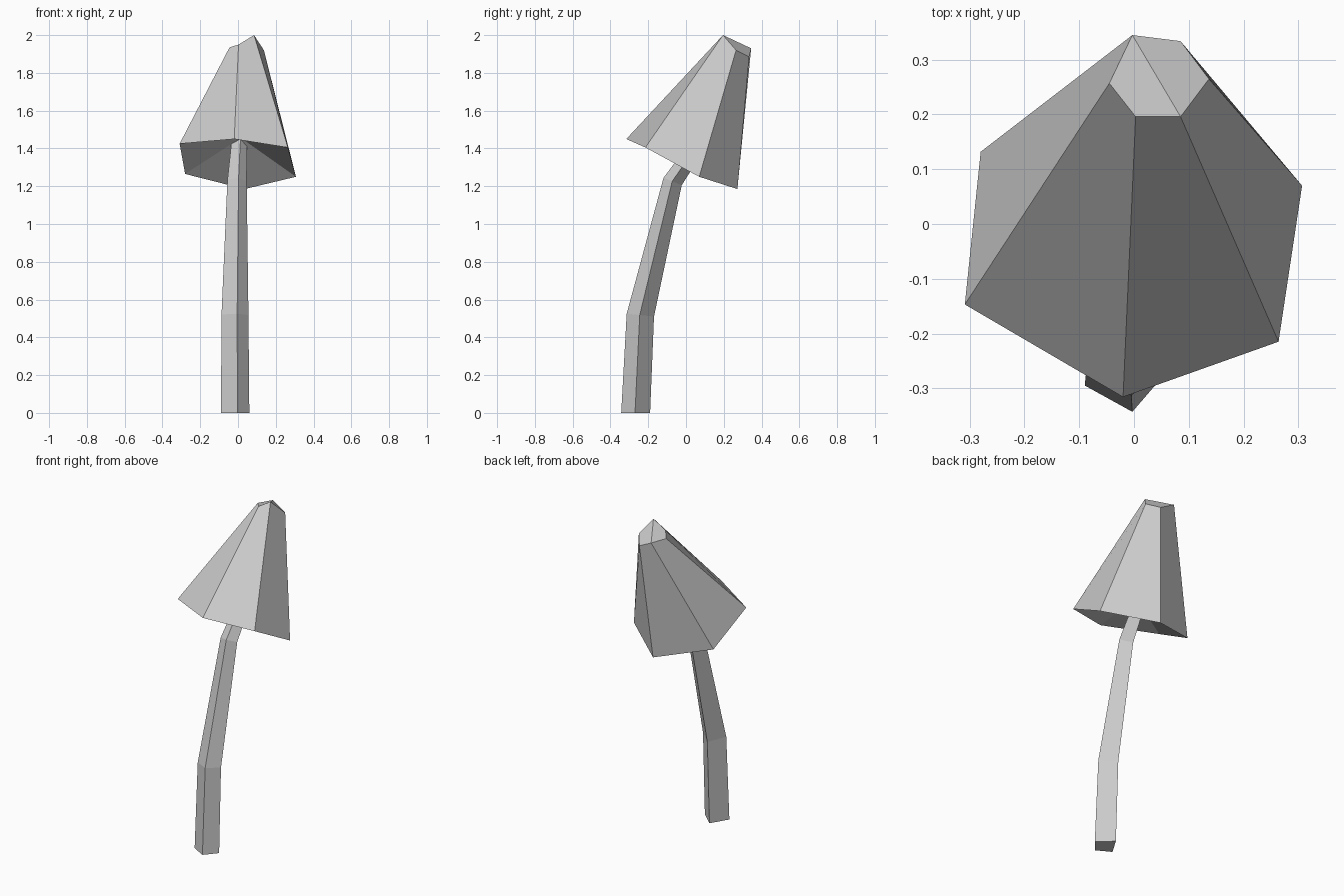
import bpy
import bmesh
from math import radians
from mathutils import Matrix, Vector

default_cube = bpy.data.objects.get("Cube")
if default_cube:
    bpy.data.objects.remove(default_cube, do_unlink=True)


def make_material(name, colour):
    material = bpy.data.materials.new(name)
    material.use_nodes = True
    material.diffuse_color = colour
    shader = material.node_tree.nodes["Principled BSDF"]
    shader.inputs["Base Color"].default_value = colour
    return material


def add_ring(bm, points):
    return [bm.verts.new(point) for point in points]


def bridge(bm, lower, upper):
    """Join two rings of equal length with a band of flat quads."""
    count = len(lower)
    for i in range(count):
        j = (i + 1) % count
        bm.faces.new((lower[i], lower[j], upper[j], upper[i]))


def finish(bm, name, material):
    bmesh.ops.recalc_face_normals(bm, faces=bm.faces[:])
    mesh = bpy.data.meshes.new(name)
    bm.to_mesh(mesh)
    bm.free()
    mesh.materials.append(material)
    part = bpy.data.objects.new(name, mesh)
    bpy.context.collection.objects.link(part)
    return part


grey = make_material("plain grey", (0.6, 0.6, 0.6, 1.0))


# Stem: one uneven four-sided section swept along a bending, tapering path
def build_stem():
    section = [Vector(p) for p in (
        (0.012, -0.073, 0), (0.075, 0, 0), (-0.012, 0.08, 0), (-0.075, -0.025, 0))]
    # centre of each joint, section scale, backward lean in degrees
    joints = (
        ((-0.015, -0.27, 0), 1, 0),
        ((-0.016, -0.245, 0.518), 0.95, 6),
        ((-0.005, -0.073, 1.226), 0.68, 22),
        ((0.01, 0.11, 1.49), 0.5, 38),
    )
    bm = bmesh.new()
    rings = []
    for centre, scale, lean in joints:
        turn = Matrix.Rotation(radians(-lean), 3, "X")
        rings.append(add_ring(bm, [Vector(centre) + turn @ (p * scale) for p in section]))
    for lower, upper in zip(rings, rings[1:]):
        bridge(bm, lower, upper)
    bm.faces.new(rings[0])
    bm.faces.new(rings[-1])
    return finish(bm, "stem", grey)


# Cap: leaning six-sided frustum with a creased tip and a hollow underside
def build_cap():
    rim_points = (
        (-0.02, -0.316, 1.45), (0.264, -0.215, 1.405), (0.307, 0.07, 1.25),
        (0.035, 0.272, 1.185), (-0.28, 0.132, 1.265), (-0.309, -0.147, 1.425))
    tip_points = (
        (0.003, 0.196, 1.95), (0.085, 0.196, 2), (0.137, 0.265, 1.92),
        (0.085, 0.334, 1.885), (-0.003, 0.345, 1.93), (-0.045, 0.257, 1.935))
    bm = bmesh.new()
    rim = add_ring(bm, rim_points)
    tip = add_ring(bm, tip_points)
    bridge(bm, rim, tip)

    # Tip folded along one diagonal
    bm.faces.new((tip[0], tip[1], tip[4], tip[5]))
    bm.faces.new((tip[1], tip[2], tip[3], tip[4]))

    # Underside rising to a single point around the stem
    hollow = bm.verts.new((0.015, 0.03, 1.456))
    for i, corner in enumerate(rim):
        bm.faces.new((rim[(i + 1) % len(rim)], corner, hollow))
    return finish(bm, "cap", grey)


build_stem()
build_cap()
